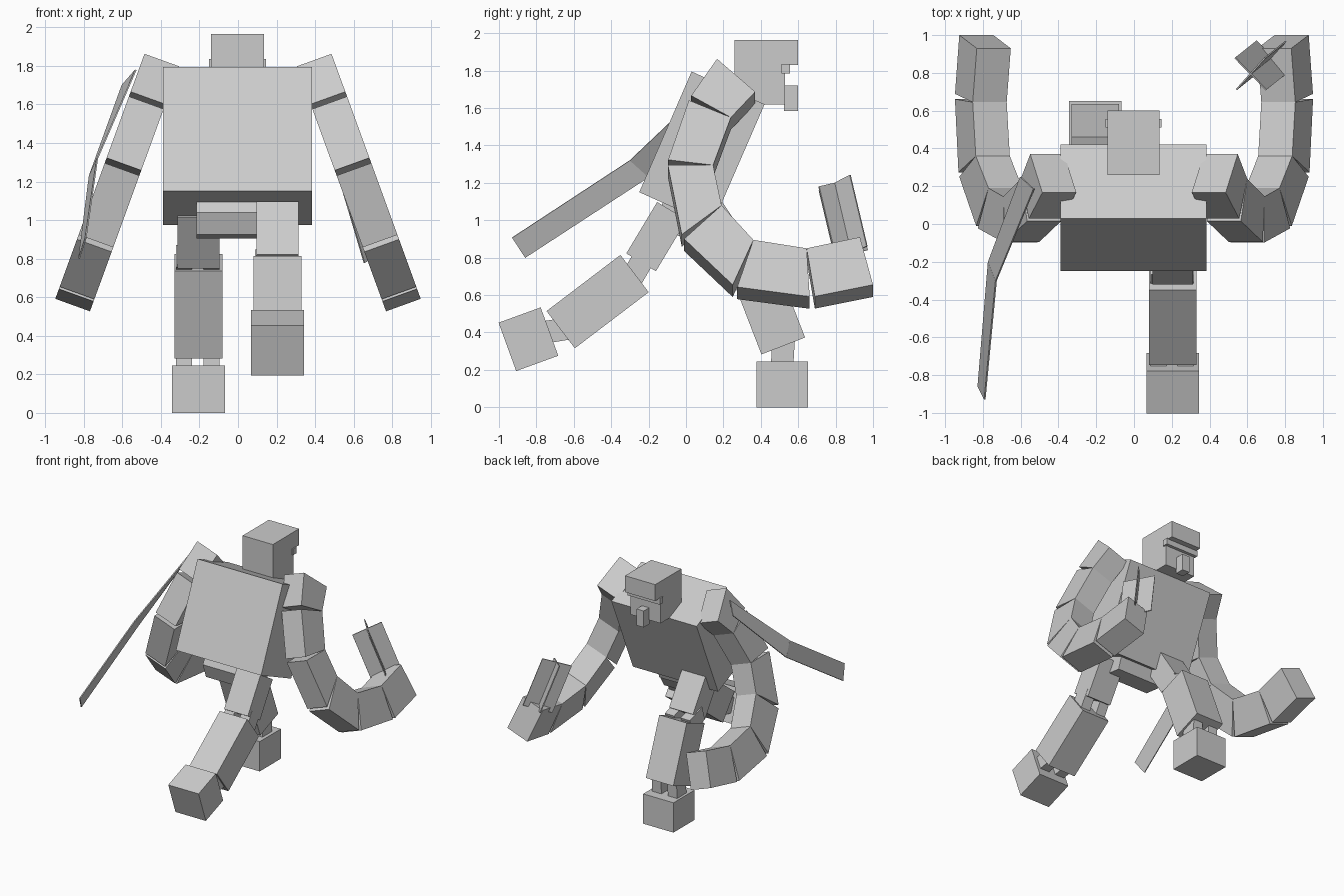
import bpy
import bmesh
from mathutils import Vector

cube = bpy.data.objects.get("Cube")
if cube:
    bpy.data.objects.remove(cube, do_unlink=True)

GREY = (0.6, 0.6, 0.6, 1.0)
mat = bpy.data.materials.new("light grey")
mat.use_nodes = True
mat.diffuse_color = GREY
mat.node_tree.nodes["Principled BSDF"].inputs["Base Color"].default_value = GREY


def finish(name, bm):
    bmesh.ops.recalc_face_normals(bm, faces=bm.faces[:])
    mesh = bpy.data.meshes.new(name)
    bm.to_mesh(mesh)
    bm.free()
    mesh.materials.append(mat)
    obj = bpy.data.objects.new(name, mesh)
    bpy.context.collection.objects.link(obj)
    return obj


def loft(name, ring_a, ring_b):
    """Closed solid between two matching outlines."""
    bm = bmesh.new()
    a = [bm.verts.new(p) for p in ring_a]
    b = [bm.verts.new(p) for p in ring_b]
    bm.faces.new(a)
    bm.faces.new(b)
    for i in range(len(a)):
        j = (i + 1) % len(a)
        bm.faces.new((a[i], a[j], b[j], b[i]))
    return finish(name, bm)


def prism(name, x0, x1, profile):
    """Extrude a side outline of (y, z) points across x."""
    return loft(name, [(x0, y, z) for y, z in profile],
                [(x1, y, z) for y, z in profile])


def rect(y0, y1, z0, z1):
    return [(y0, z0), (y1, z0), (y1, z1), (y0, z1)]


def bar(start, end, width):
    """Side outline of a straight bar between two (y, z) centres."""
    s, e = Vector(start), Vector(end)
    d = (e - s).normalized()
    n = Vector((-d.y, d.x)) * width / 2
    return [s + n, e + n, e - n, s - n]


def plate(name, corners):
    """Thin sheet."""
    c = [Vector(p) for p in corners]
    n = (c[1] - c[0]).cross(c[2] - c[0]).normalized() * 0.004
    return loft(name, [p + n for p in c], [p - n for p in c])


# Torso, hips and head
prism("torso", -0.39, 0.385, [(0.03, 1.795), (0.42, 1.62), (0.14, 0.975), (-0.25, 1.15)])
prism("hips", -0.215, 0.2, [(-0.12, 1.1), (-0.15, 1.04), (-0.11, 0.925), (0.06, 0.905), (0.1, 1.02)])
prism("head", -0.14, 0.135, [(0.26, 1.62), (0.53, 1.62), (0.53, 1.83), (0.6, 1.83), (0.6, 1.965), (0.26, 1.965)])
prism("visor", -0.15, 0.145, rect(0.51, 0.555, 1.785, 1.835))
prism("nose", -0.035, 0.03, rect(0.525, 0.6, 1.585, 1.72))

# Legs: hip, knee and ankle centres in the side plane
legs = {
    "right": (-0.205, (0.105, 1.065), (0.28, 0.80), (0.345, 0.78), (0.52, 0.328), (0.515, 0.245), (0.515, 0.0)),
    "left": (0.205, (-0.075, 1.05), (-0.24, 0.775), (-0.275, 0.715), (-0.67, 0.415), (-0.73, 0.405), (-0.955, 0.323)),
}
for side, (x, hip, knee_a, knee_b, ankle_a, ankle_b, sole) in legs.items():
    prism(side + "_thigh", x - 0.108, x + 0.108, bar(hip, knee_a, 0.185))
    prism(side + "_shin", x - 0.125, x + 0.125, bar(knee_b, ankle_a, 0.25))
    prism(side + "_foot", x - 0.138, x + 0.138, bar(ankle_b, sole, 0.275))
    for k, dx in (("outer", -0.075), ("inner", 0.068)):
        for joint, p, q in (("knee", knee_a, knee_b), ("ankle", ankle_a, ankle_b)):
            ext = (Vector(q) - Vector(p)).normalized() * 0.05
            prism(f"{side}_{k}_{joint}_pin", x + dx - 0.042, x + dx + 0.042,
                  bar(Vector(p) - ext, Vector(q) + ext, 0.12))

# Arms: (back, front) points of each joint on the outer side
joints = [
    ((0.166, 1.863), (0.37, 1.687)),
    ((0.02, 1.655), (0.24, 1.55)),
    ((-0.10, 1.31), (0.145, 1.295)),
    ((-0.02, 0.91), (0.19, 1.08)),
    ((0.26, 0.645), (0.36, 0.895)),
    ((0.675, 0.59), (0.645, 0.85)),
    ((1.0, 0.655), (0.93, 0.91)),
]
names = ["shoulder", "upper_arm", "elbow", "forearm", "wrist", "hand"]
for side, s in (("left", 1), ("right", -1)):
    for i, name in enumerate(names):
        (b0, f0), (b1, f1) = [[Vector(p) for p in j] for j in joints[i:i + 2]]
        step = (b1 - b0).normalized() * 0.014
        b0 = b0 + step if i > 0 else b0
        b1 = b1 - step if i < len(names) - 1 else b1
        outer = [Vector((s * (0.49 + 0.364 * (1.85 - p.y)), p.x, p.y)) for p in (b0, f0, f1, b1)]
        inner = [p + Vector((-0.18 * s, 0, -0.065)) for p in outer]
        loft(f"{side}_{name}", outer, inner)

# Bent ribbon trailing from the right shoulder
top_edge = [(-0.53, 0.185, 1.78), (-0.73, -0.30, 1.32), (-0.79, -0.93, 0.907)]
low_edge = [(-0.60, 0.25, 1.70), (-0.77, -0.20, 1.23), (-0.825, -0.86, 0.80)]
for i, name in enumerate(("upper_ribbon", "lower_ribbon")):
    plate(name, [top_edge[i], top_edge[i + 1], low_edge[i + 1], low_edge[i]])

# Two crossed sheets held in the left hand
base, tip = Vector((0.73, 0.885, 0.82)), Vector((0.617, 0.795, 1.20))
for name, w in (("wide_sheet", (0.083, -0.085, -0.02)), ("cross_sheet", (0.075, 0.083, 0.042))):
    w = Vector(w)
    plate(name, [base - w, base + w, tip + w, tip - w])
